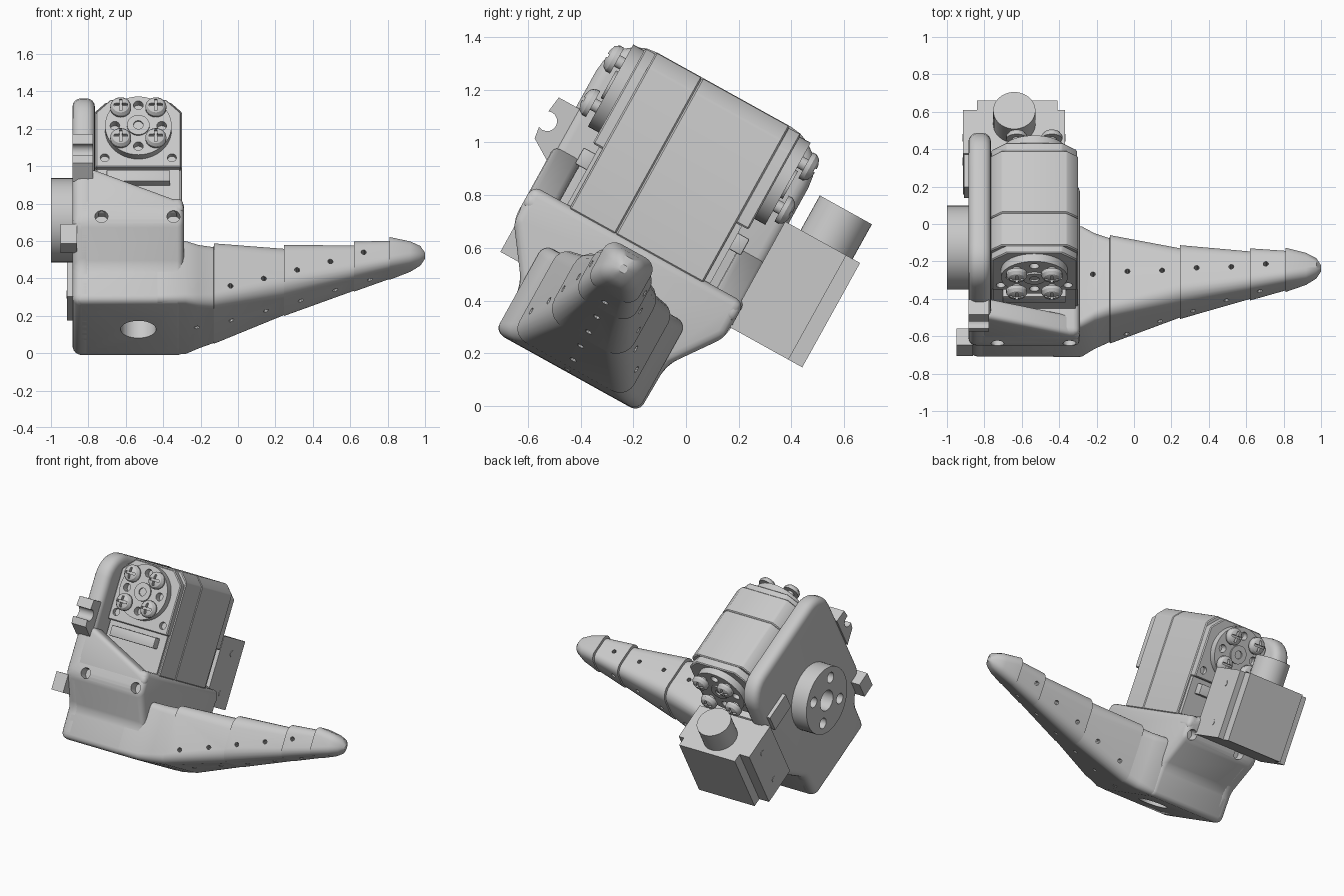
import bpy, bmesh
from math import cos, sin, pi, radians
from mathutils import Matrix, Vector

if "Cube" in bpy.data.objects:
    bpy.data.objects.remove(bpy.data.objects["Cube"])

grey = bpy.data.materials.new("plain grey")
grey.use_nodes = True
grey.diffuse_color = (0.58, 0.58, 0.58, 1)
grey.node_tree.nodes["Principled BSDF"].inputs["Base Color"].default_value = (0.58, 0.58, 0.58, 1)

parts = []
MID = -0.455      # symmetry plane, front to back
CX = -0.533       # motor centre line


# ---- helpers: everything is built upright, then tilted as a whole ----
def add(name, bm):
    bmesh.ops.recalc_face_normals(bm, faces=bm.faces)
    mesh = bpy.data.meshes.new(name)
    bm.to_mesh(mesh)
    bm.free()
    mesh.materials.append(grey)
    ob = bpy.data.objects.new(name, mesh)
    bpy.context.collection.objects.link(ob)
    parts.append(ob)
    return ob


def apply_mod(ob, mod):
    bpy.context.view_layer.objects.active = ob
    bpy.ops.object.modifier_apply(modifier=mod.name)


def bevel(ob, width, segments=3):
    m = ob.modifiers.new("Bevel", "BEVEL")
    m.width, m.segments, m.limit_method = width, segments, "ANGLE"
    m.angle_limit = radians(25)
    apply_mod(ob, m)


def prism(name, pts, lo, hi, axis, round_edge=0, segments=3):
    """Outline in the two other axes, extruded along the given axis."""
    def place(p, t):
        c = list(p)
        c.insert(axis, t)
        return c
    bm = bmesh.new()
    rings = [[bm.verts.new(place(p, t)) for p in pts] for t in (lo, hi)]
    n = len(pts)
    for ring in rings:
        bm.faces.new(ring)
    for i in range(n):
        j = (i + 1) % n
        bm.faces.new((rings[0][i], rings[0][j], rings[1][j], rings[1][i]))
    ob = add(name, bm)
    if round_edge:
        bevel(ob, round_edge, segments)
    return ob


def circle(a, b, r, n=32):
    return [(a + r * cos(2 * pi * i / n), b + r * sin(2 * pi * i / n)) for i in range(n)]


def rod(name, a, b, r, lo, hi, axis, n=32):
    return prism(name, circle(a, b, r, n), lo, hi, axis)


def box(name, x, v, w, round_edge=0):
    return prism(name, [(x[0], v[0]), (x[1], v[0]), (x[1], v[1]), (x[0], v[1])],
                 w[0], w[1], 2, round_edge, 2)


def cut(ob, cutter):
    m = ob.modifiers.new("Cut", "BOOLEAN")
    m.operation, m.object, m.solver = "DIFFERENCE", cutter, "EXACT"
    apply_mod(ob, m)
    parts.remove(cutter)
    bpy.data.objects.remove(cutter)


def hole(ob, a, b, r, lo, hi, axis, n=16):
    cut(ob, rod("hole", a, b, r, lo, hi, axis, n))


# ---- palm body: flared profile, with front and back covers ----
foot = [(-0.31, -0.107), (-0.315, 0.1), (-0.46, 0.3)]
mirror = lambda half: [(MID + a, b) for a, b in half] + [(MID - a, b) for a, b in reversed(half)]
body = prism("palm_body", mirror(foot + [(-0.46, 0.45)]), -0.87, -0.29, 0, 0.035)
hole(body, CX, MID, 0.095, -0.3, 0.12, 2, 32)
for side, label in ((-1, "front"), (1, "back")):
    face = MID + side * 0.46
    for x in (-0.73, -0.345):
        hole(body, x, 0.33, 0.035, face - 0.06, face + 0.06, 1)
    prism(label + "_cover", [(-0.82, 0.36), (-0.29, 0.36), (-0.29, 0.42), (-0.765, 0.62), (-0.82, 0.62)],
          face, face - side * 0.12, 1, 0.025)

# ---- side plate with rounded top and soft rim ----
arc = [(-0.29 - 0.17 * cos(t * pi / 12), 0.95 + 0.17 * sin(t * pi / 12)) for t in range(7)]
prism("side_plate", mirror(foot + arc), -0.885, -0.765, 0, 0.045, 4)
hub = rod("side_hub", MID, 0.56, 0.225, -1.0, -0.87, 0, 48)
hole(hub, MID, 0.56, 0.07, -1.1, -0.89, 0)
for i in range(4):
    t = pi / 4 + i * pi / 2
    hole(hub, MID + 0.15 * cos(t), 0.56 + 0.15 * sin(t), 0.036, -1.1, -0.89, 0)

# ---- cable clips ----
clip = prism("cable_clip", [(-0.9, 0.55), (-0.995, 0.61), (-1.005, 0.68), (-0.99, 0.79), (-0.9, 0.79)],
             -0.885, -0.775, 0)
hole(clip, -0.985, 0.69, 0.038, -1, -0.7, 0)
box("lower_clip", (-0.95, -0.86), (-0.9, -0.8), (0.17, 0.29))
box("rear_clip", (-0.91, -0.86), (-0.24, -0.04), (0.72, 0.84))

# ---- finger: rounded sections lofted along x, overlapping steps ----
sections = [  # x, centre height, half width, half height, corner, step
    (-0.43, 0.085, 0.31, 0.19, 0.035, 0), (-0.28, 0.085, 0.31, 0.19, 0.04, 0),
    (-0.21, 0.09, 0.27, 0.187, 0.05, 0),
    (-0.13, 0.1, 0.24, 0.185, 0.06, 1), (0.245, 0.18, 0.165, 0.145, 0.08, 1),
    (0.62, 0.265, 0.115, 0.1, 0.06, 1), (0.81, 0.315, 0.095, 0.085, 0.05, 1),
    (0.92, 0.335, 0.08, 0.07, 0.05, 0), (0.975, 0.34, 0.052, 0.048, 0.04, 0),
    (1.0, 0.34, 0.015, 0.015, 0.012, 0)]
bm = bmesh.new()
rings = []
for x, wc, a, b, r, step in sections:
    for k in range(step + 1):
        d = 0.009 * k
        ring = []
        for i in range(24):
            t = (i // 6) * pi / 2 + (i % 6) * pi / 10
            sa = 1 if i // 6 in (0, 3) else -1
            sb = 1 if i // 6 < 2 else -1
            ring.append(bm.verts.new((x + 0.001 * k, -0.46 + sa * (a + d - r) + r * cos(t),
                                      wc + d + sb * (b + d - r) + r * sin(t))))
        rings.append(ring)
for p, q in zip(rings, rings[1:]):
    for i in range(24):
        j = (i + 1) % 24
        bm.faces.new((p[i], p[j], q[j], q[i]))
bm.faces.new(rings[0])
bm.faces.new(rings[-1])
finger = add("finger", bm)
for i in range(6):
    hole(finger, -0.22 + 0.185 * i, -0.46, 0.014, -0.3, 0.6, 2, 10)
for i in range(5):
    hole(finger, -0.04 + 0.178 * i, 0.03 + 0.067 * i, 0.014, -1, 0.1, 1, 10)


# ---- motor: chamfered blocks with seams ----
def chamfered(half, low, high, c):
    return [(CX - half, low), (CX + half, low), (CX + half, high - c), (CX + half - c, high),
            (CX - half + c, high), (CX - half, high - c)]


prism("motor_middle", chamfered(0.234, 0.44, 1.118, 0.06), -0.55, -0.17, 1, 0.006, 1)
prism("motor_front", chamfered(0.234, 0.44, 1.118, 0.06), -0.75, -0.55, 1, 0.006, 1)
for side, label in ((-1, "front"), (1, "back")):
    cap = prism(label + "_motor_cap", chamfered(0.228, 0.7, 1.112, 0.08),
                MID + side * 0.28, MID + side * 0.338, 1, 0.006, 1)
    for x in (-0.18, 0.18):
        hole(cap, CX + x, 0.755, 0.024, MID + side * 0.31, MID + side * 0.4, 1)
    box(label + "_motor_foot", (CX - 0.22, CX + 0.22), sorted((MID + side * 0.28, MID + side * 0.31)), (0.45, 0.71))
    box(label + "_connector", (CX - 0.17, CX + 0.17), sorted((MID + side * 0.29, MID + side * 0.36)),
        (0.6, 0.67), 0.006)

# ---- one cross-head screw, lathed and slotted ----
bm = bmesh.new()
outline = [(0, 0), (0.024, 0), (0.024, 0.03), (0.056, 0.03), (0.056, 0.048),
           (0.045, 0.064), (0.024, 0.073), (0, 0.075)]
verts = [bm.verts.new((r, 0, h)) for r, h in outline]
edges = [bm.edges.new(e) for e in zip(verts, verts[1:])]
bmesh.ops.spin(bm, geom=verts + edges, cent=(0, 0, 0), axis=(0, 0, 1), angle=2 * pi, steps=24)
bmesh.ops.remove_doubles(bm, verts=bm.verts, dist=0.0005)
screw = add("screw", bm)
for lx, ly in ((0.036, 0.007), (0.007, 0.036)):
    cut(screw, box("slot", (-lx, lx), (-ly, ly), (0.052, 0.1)))
parts.remove(screw)

# ---- round horns with holes and screws, front and back ----
HW = 0.925
for side, label in ((-1, "front"), (1, "back")):
    inner, outer = MID + side * 0.33, MID + side * 0.385
    horn = rod(label + "_horn", CX, HW, 0.178, inner, outer, 1, 48)
    ring = rod(label + "_horn_ring", CX, HW, 0.06, inner, outer + side * 0.01, 1)
    hole(ring, CX, HW, 0.026, outer - side * 0.04, outer + side * 0.1, 1)
    for i in range(4):
        t = i * pi / 2
        hole(horn, CX + 0.125 * cos(t), HW + 0.125 * sin(t), 0.026, inner - side * 0.1, outer + side * 0.1, 1)
        t += pi / 4
        ob = bpy.data.objects.new(label + "_screw", screw.data.copy())
        bpy.context.collection.objects.link(ob)
        spot = Vector((CX + 0.133 * cos(t), outer - side * 0.006, HW + 0.133 * sin(t)))
        ob.data.transform(Matrix.Translation(spot) @ Matrix.Rotation(-side * pi / 2, 4, "X"))
        parts.append(ob)
bpy.data.objects.remove(screw)

# ---- rear sensor box with barrel ----
box("sensor_mount", (-0.915, -0.37), (-0.01, 0.255), (0.342, 0.795))
box("sensor_face", (-0.84, -0.41), (0.255, 0.315), (0.342, 0.795))
rod("sensor_barrel", -0.64, 0.17, 0.113, 0.79, 0.945, 2, 40)
for w in (0.436, 0.698):
    rod("sensor_pin", 0.14, w, 0.021, -0.918, -0.367, 0, 16)

# ---- tilt everything and shade ----
tilt = Matrix.Rotation(radians(-29), 4, "X")
bpy.ops.object.select_all(action="DESELECT")
for ob in parts:
    ob.data.transform(tilt)
    ob.select_set(True)
bpy.context.view_layer.objects.active = body
bpy.ops.object.shade_smooth_by_angle(angle=radians(32))
